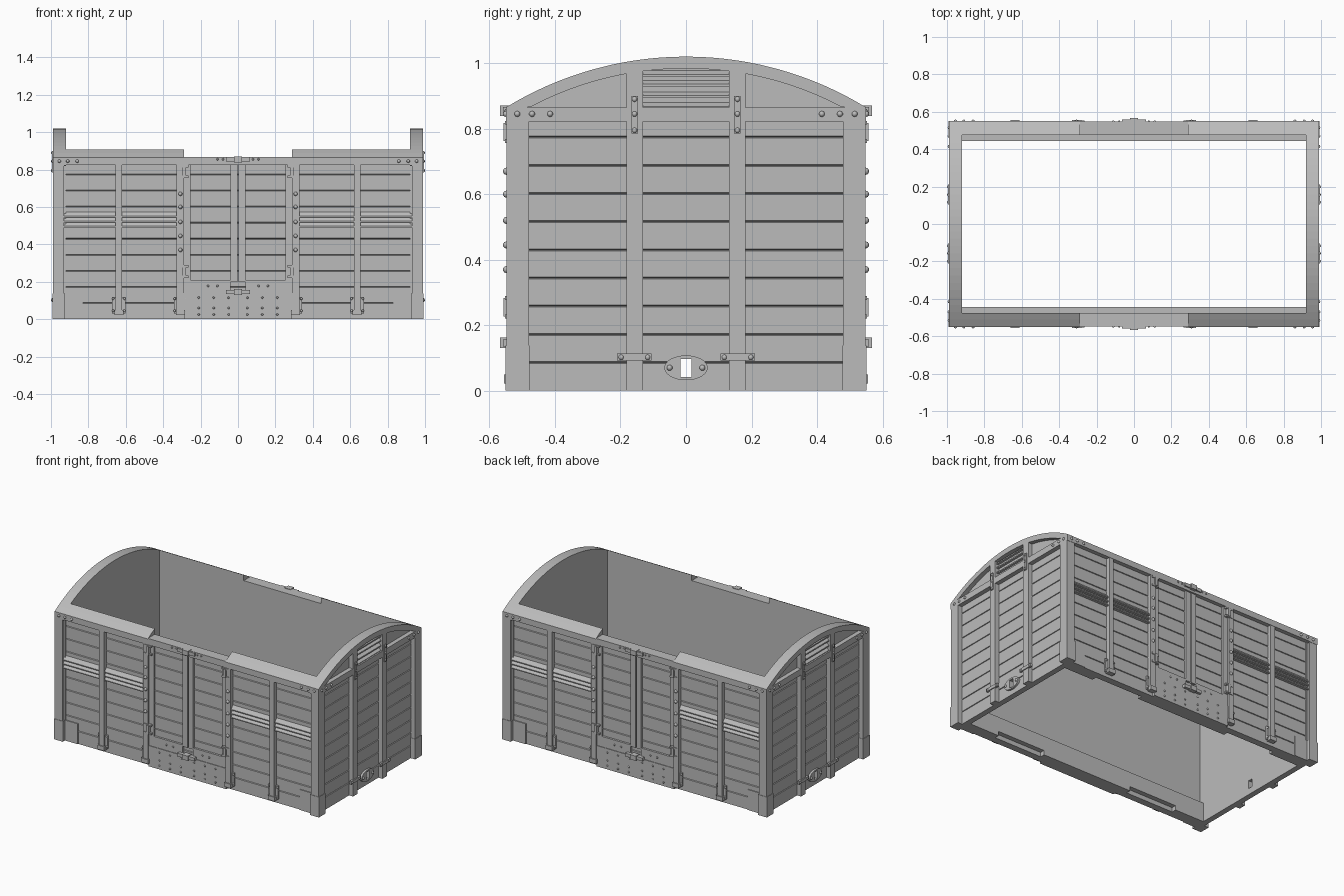
import bpy, bmesh, math
from mathutils import Matrix

cube = bpy.data.objects.get("Cube")
if cube:
    bpy.data.objects.remove(cube, do_unlink=True)

grey = bpy.data.materials.new("wagon grey")
grey.use_nodes = True
COLOR = (0.5, 0.5, 0.5, 1)
grey.diffuse_color = COLOR
grey.node_tree.nodes["Principled BSDF"].inputs["Base Color"].default_value = COLOR

R = 1.053          # roof arc radius
IN, PANEL, RIB = 0.475, 0.522, 0.548       # side wall planes (y)
E_IN, E_PANEL, E_RIB = 0.92, 0.958, 0.988  # end wall planes (x)
PITCH = 0.086


def arc(y, r=R):
    return 1.02 - R + math.sqrt(r * r - y * y)


def part(name, build, mirror="xy", smooth=False):
    """Build one quadrant or half and mirror it over the given axes."""
    bm = bmesh.new()
    build(bm)
    bmesh.ops.recalc_face_normals(bm, faces=bm.faces)
    mesh = bpy.data.meshes.new(name)
    bm.to_mesh(mesh)
    bm.free()
    mesh.materials.append(grey)
    for p in mesh.polygons:
        p.use_smooth = smooth
    obj = bpy.data.objects.new(name, mesh)
    bpy.context.collection.objects.link(obj)
    mod = obj.modifiers.new("mirror", "MIRROR")
    mod.use_axis = ("x" in mirror, "y" in mirror, False)
    mod.use_mirror_merge = False


def prism(bm, pts, axis, a, b):
    """Extrude a profile (horizontal, z) along x or y from a to b."""
    place = (lambda p, t: (t, p[0], p[1])) if axis == "x" else (lambda p, t: (p[0], t, p[1]))
    lo = [bm.verts.new(place(p, a)) for p in pts]
    hi = [bm.verts.new(place(p, b)) for p in pts]
    bm.faces.new(lo)
    bm.faces.new(hi[::-1])
    for i in range(len(pts)):
        j = (i + 1) % len(pts)
        bm.faces.new((lo[i], lo[j], hi[j], hi[i]))


def box(bm, x, y, z):
    prism(bm, [(x[0], z[0]), (x[1], z[0]), (x[1], z[1]), (x[0], z[1])], "y", *y)


def planks(bm, axis, inner, outer, a, b, z0, z1):
    """Wall slab whose outer face has narrow grooves between planks."""
    pts = [(inner, z1), (inner, z0), (outer, z0)]
    for i in range(1, 12):
        z = i * PITCH
        if z0 + 0.01 < z < z1 - 0.01:
            pts += [(outer, z - 0.003), (outer - 0.008, z), (outer, z + 0.003)]
    prism(bm, pts + [(outer, z1)], axis, a, b)


def dome(bm, x, y, z, r=0.009):
    bmesh.ops.create_uvsphere(bm, u_segments=8, v_segments=5, radius=r,
                              matrix=Matrix.Translation((x, y, z)))


# Side walls, with a sloped top on both sides of the doorway
def side_wall(bm):
    planks(bm, "x", IN, PANEL, 0, 0.95, 0, 0.83)


def side_top(bm):
    prism(bm, [(IN, 0.825), (IN, arc(IN)), (0.51, arc(0.51)), (0.55, arc(0.55)), (0.55, 0.825)],
          "x", 0.29, 0.93)
    box(bm, (0, 0.29), (IN, RIB), (0.825, 0.868))


def sole_bar(bm):
    box(bm, (0, 0.92), (0.443, IN), (0.03, 0.13))
    for x in ((0, 0.34), (0.7, 0.92)):
        box(bm, x, (0.443, IN), (0, 0.03))


part("side_wall", side_wall)
part("side_top_rail", side_top)
part("inner_sole_bar", sole_bar)


# End walls, leaving a drawbar slot open in the middle
def end_wall(bm):
    planks(bm, "y", E_IN, E_PANEL, 0.017, 0.53, 0, 0.83)
    planks(bm, "y", E_IN, E_PANEL, 0, 0.017, 0, 0.042)
    planks(bm, "y", E_IN, E_PANEL, 0, 0.017, 0.097, 0.83)


def end_gable(bm):
    ys = [0.54 - 1.08 * i / 24 for i in range(25)]
    prism(bm, [(-0.54, 0.82), (0.54, 0.82)] + [(y, arc(y) - 0.01) for y in ys], "x", E_IN, E_PANEL)


def gable_rim(bm):
    ys = [0.55 * i / 14 for i in range(15)]
    inner = [(y, max(0.862, arc(y, R - 0.036))) for y in ys[:13]]
    prism(bm, [(y, arc(y)) for y in ys] + [(0.55, 0.85)] + inner[::-1], "x", E_IN, E_RIB)
    box(bm, (E_IN, E_RIB), (0, 0.55), (0.822, 0.864))


part("end_wall", end_wall)
part("end_gable", end_gable, "x")
part("gable_rim", gable_rim)

# Corner posts and their thicker feet
part("corner_post", lambda bm: box(bm, (0.93, E_RIB), (0.48, RIB), (0, 0.86)))
part("corner_foot", lambda bm: box(bm, (0.925, 0.991), (0.478, 0.551), (0, 0.138)))


# Gusset plates at the bottom corners
part("corner_gusset", lambda bm: box(bm, (0.83, 0.93), (PANEL - 0.01, PANEL + 0.006), (0, 0.138)))


# Posts on the ends, with straps and ventilation slats
def end_post(bm):
    box(bm, (E_PANEL - 0.01, E_RIB), (0.132, 0.181), (0, 0.975))


def end_strap(bm):
    box(bm, (0.98, 0.994), (0.147, 0.167), (0.785, 0.9))
    box(bm, (0.98, 0.994), (0.105, 0.21), (0.092, 0.113))


def end_vent(bm):
    for z in (0.872, 0.905, 0.94, 0.97):
        prism(bm, [(0.95, z + 0.012), (0.978, z - 0.004), (0.978, z - 0.012), (0.95, z - 0.006)],
              "y", 0, 0.134)


part("end_post", end_post)
part("end_strap", end_strap)
part("end_vent_slats", end_vent)


# Oval drawbar plate, one half with a rectangular opening
def oval_plate(bm):
    angles = [math.pi * (i / 16 - 0.5) for i in range(17)]
    pts = [(0.066 * math.cos(a), 0.07 + 0.038 * math.sin(a)) for a in angles]
    prism(bm, pts + [(0, 0.097), (0.017, 0.097), (0.017, 0.042), (0, 0.042)], "x", 0.95, 0.972)


part("drawbar_plate", oval_plate)


# Side posts with shoes at the foot
def side_post(bm):
    box(bm, (0.62, 0.655), (PANEL - 0.01, RIB), (0.03, 0.83))
    box(bm, (0.29, 0.328), (PANEL - 0.01, RIB), (0.03, 0.83))


def post_shoe(bm):
    for x in (0.3085, 0.6375):
        box(bm, (x - 0.024, x + 0.024), (PANEL - 0.01, 0.555), (0.022, 0.05))
        box(bm, (x - 0.035, x + 0.035), (PANEL - 0.01, PANEL + 0.012), (0.03, 0.12))


part("side_post", side_post)
part("post_shoe", post_shoe)


# Louvres in the side panels
def louvre(bm):
    for x in ((0.328, 0.62), (0.655, 0.93)):
        for z in (0.545, 0.518, 0.491):
            prism(bm, [(0.515, z + 0.03), (0.521, z + 0.03), (0.541, z + 0.006), (0.541, z),
                       (0.515, z)], "x", *x)


part("side_louvre", louvre)


# Double doors: leaf frames, sill plate, hinges and latches
def door_frame(bm):
    y = (PANEL - 0.01, 0.536)
    box(bm, (0.004, 0.04), y, (0.2, 0.83))
    box(bm, (0.255, 0.29), y, (0.14, 0.83))
    box(bm, (0.04, 0.255), y, (0.14, 0.21))


def hinge(bm):
    for z in (0.79, 0.255):
        box(bm, (0.278, 0.298), (0.53, 0.557), (z - 0.028, z + 0.028))
        for dz in (-0.028, 0.028):
            box(bm, (0.265, 0.318), (0.53, 0.553), (z + dz - 0.006, z + dz + 0.006))


def latch(bm):
    for z in (0.855, 0.146):
        box(bm, (0, 0.065), (0.53, 0.558), (z - 0.011, z + 0.011))
        box(bm, (0, 0.022), (0.53, 0.568), (z - 0.016, z + 0.016))


part("door_frame", door_frame)
part("door_sill", lambda bm: box(bm, (0, 0.29), (IN, 0.54), (0, 0.14)))
part("door_hinge", hinge)
part("door_latch", latch)


# Rivets and bolts
def side_rivets(bm):
    for x in (0.86, 0.91, 0.955):
        dome(bm, x, 0.55, 0.845)
    for z in (0.67, 0.6, 0.52, 0.445, 0.37):
        dome(bm, 0.308, RIB, z, 0.011)
    for x in (0.3085, 0.6375):
        for dx in (-0.03, 0.03):
            for z in (0.045, 0.11):
                dome(bm, x + dx, PANEL + 0.012, z, 0.007)
    for x in (0.05, 0.13, 0.21):
        for z in (0.025, 0.06, 0.115):
            dome(bm, x, 0.54, z, 0.006)
    for x in (0.11, 0.16):
        dome(bm, x, 0.536, 0.178, 0.006)
    for x in (0.08, 0.11):
        dome(bm, x, RIB, 0.855, 0.006)


def end_bolts(bm):
    for y in (0.415, 0.47, 0.515):
        dome(bm, E_RIB, y, 0.845)
    for z in (0.795, 0.845, 0.89):
        dome(bm, 0.991, 0.157, z)
    for y in (0.117, 0.198):
        dome(bm, 0.991, y, 0.102)
    dome(bm, 0.972, 0.05, 0.07)


part("side_rivets", side_rivets, smooth=True)
part("end_bolts", end_bolts, smooth=True)
